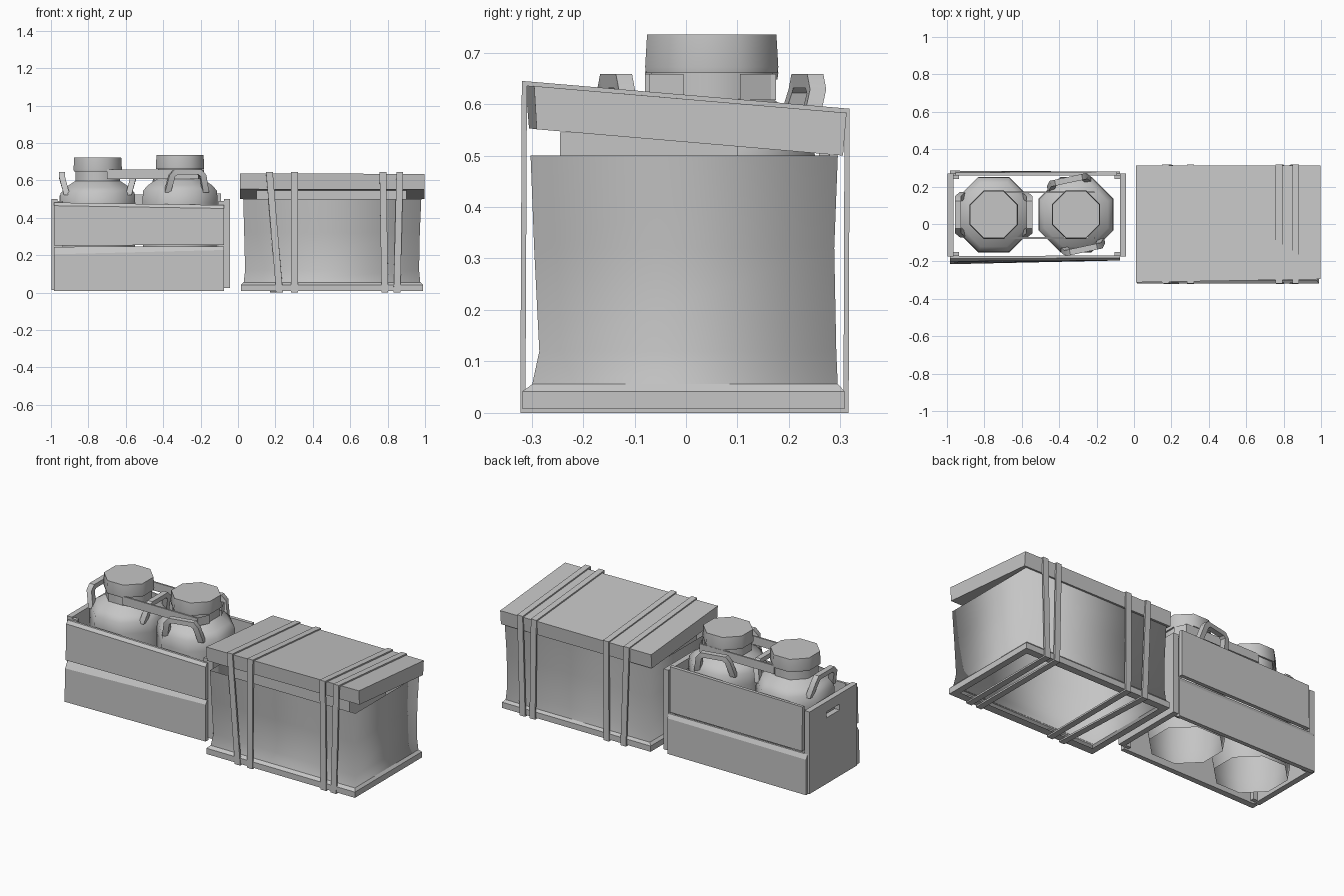
import bpy, bmesh, math
from mathutils import Vector

if "Cube" in bpy.data.objects:
    bpy.data.objects.remove(bpy.data.objects["Cube"])

grey = bpy.data.materials.new("plain grey")
grey.diffuse_color = (0.56, 0.56, 0.56, 1)
grey.use_nodes = True
grey.node_tree.nodes["Principled BSDF"].inputs["Base Color"].default_value = grey.diffuse_color


def make(name, verts, faces, smooth=None):
    me = bpy.data.meshes.new(name)
    me.from_pydata([tuple(v) for v in verts], [], faces)
    bm = bmesh.new()
    bm.from_mesh(me)
    bmesh.ops.recalc_face_normals(bm, faces=bm.faces)
    bm.to_mesh(me)
    bm.free()
    me.materials.append(grey)
    ob = bpy.data.objects.new(name, me)
    bpy.context.collection.objects.link(ob)
    if smooth is not None:
        bpy.ops.object.select_all(action='DESELECT')
        ob.select_set(True)
        bpy.context.view_layer.objects.active = ob
        bpy.ops.object.shade_smooth_by_angle(angle=math.radians(smooth))
    return ob


def rings(name, loops, cap0=True, cap1=True, closed=False, smooth=None):
    """Skin a list of equal-sized vertex loops."""
    n, m = len(loops[0]), len(loops)
    verts = [v for l in loops for v in l]
    faces = []
    for k in range(m if closed else m - 1):
        a, b = k * n, (k + 1) % m * n
        faces += [(a + i, a + (i + 1) % n, b + (i + 1) % n, b + i) for i in range(n)]
    if not closed:
        if cap0:
            faces.append(tuple(range(n)))
        if cap1:
            faces.append(tuple(range((m - 1) * n, m * n)))
    return make(name, verts, faces, smooth)


def rect(x0, x1, y0, y1, z):
    return [(x0, y0, z), (x1, y0, z), (x1, y1, z), (x0, y1, z)]


def box(name, x0, x1, y0, y1, z0, z1):
    return rings(name, [rect(x0, x1, y0, y1, z0), rect(x0, x1, y0, y1, z1)])


def plank(name, left, right):
    """Board along x; left and right are (x, [(y, z)...]) end sections."""
    return rings(name, [[(x, y, z) for y, z in sec] for x, sec in (left, right)])


# ---- crate: front planks with bevelled tops ----
plank("crate_front_lower_plank",
      (-0.985, [(-0.215, 0.01), (-0.21, 0.205), (-0.185, 0.245), (-0.175, 0.245), (-0.175, 0.01)]),
      (-0.075, [(-0.195, 0.01), (-0.195, 0.228), (-0.182, 0.248), (-0.17, 0.248), (-0.17, 0.01)]))
plank("crate_front_upper_plank",
      (-0.985, [(-0.205, 0.252), (-0.2, 0.465), (-0.185, 0.482), (-0.172, 0.482), (-0.172, 0.252)]),
      (-0.075, [(-0.195, 0.255), (-0.195, 0.45), (-0.182, 0.468), (-0.168, 0.468), (-0.168, 0.255)]))
# back planks, upper one stands proud
plank("crate_back_lower_plank",
      (-0.985, [(0.285, 0.01), (0.285, 0.22), (0.27, 0.245), (0.258, 0.245), (0.258, 0.01)]),
      (-0.075, [(0.28, 0.01), (0.28, 0.22), (0.27, 0.245), (0.258, 0.245), (0.258, 0.01)]))
plank("crate_back_upper_plank",
      (-0.955, [(0.28, 0.26), (0.275, 0.52), (0.258, 0.52), (0.258, 0.26)]),
      (-0.09, [(0.28, 0.26), (0.28, 0.53), (0.258, 0.53), (0.258, 0.26)]))

# crate ends with a grip hole, and corner posts
for side, x0, x1, z0 in (("left", -0.998, -0.965, 0.015), ("right", -0.075, -0.042, 0.025)):
    ya, yb, za, zb = -0.01, 0.11, 0.405, 0.44
    box(side + "_end_board_lower", x0, x1, -0.175, 0.27, z0, za)
    box(side + "_end_board_upper", x0, x1, -0.175, 0.27, zb, 0.5)
    box(side + "_end_board_front", x0, x1, -0.175, ya, za, zb)
    box(side + "_end_board_back", x0, x1, yb, 0.27, za, zb)
    s = 1 if side == "left" else -1
    xi = x1 if side == "left" else x0
    for tag, y0, y1 in (("front", -0.172, -0.15), ("back", 0.24, 0.258)):
        box(f"{side}_{tag}_post", min(xi, xi + s * 0.03), max(xi, xi + s * 0.03), y0, y1, 0.02, 0.49)


# ---- jars ----
def octagon(cx, cy, r, z, n=8):
    return [(cx + r * math.cos((i + .5) * 2 * math.pi / n),
             cy + r * math.sin((i + .5) * 2 * math.pi / n), z) for i in range(n)]


def handle(name, cx, cy, dz, ang):
    """Bent square bar standing on the jar's shoulder."""
    out = Vector((math.cos(ang), math.sin(ang), 0))
    tan = Vector((-out.y, out.x, 0))
    up = Vector((0, 0, 1))
    path = [(0.165, -0.105, 0.535), (0.19, -0.085, 0.625), (0.19, -0.065, 0.645),
            (0.19, 0.065, 0.645), (0.19, 0.085, 0.625), (0.165, 0.105, 0.535)]
    w = 0.016
    loops = []
    for k, (r, t, z) in enumerate(path):
        c = Vector((cx, cy, dz)) + out * r + tan * t + up * z
        a = (1, .8, .4, .4, .8, 1)[k]
        sgn = -1 if t < 0 else 1
        side = (tan * sgn * a + up * (1 - a)).normalized()
        loops.append([c + out * w + side * w, c - out * w + side * w,
                      c - out * w - side * w, c + out * w - side * w])
    rings(name, loops, smooth=30)


for tag, cx, dz, ang in (("left", -0.75, -0.012, 0.0), ("right", -0.31, 0.0, math.radians(102))):
    cy = 0.05
    body = [(0.2, 0.02), (0.214, 0.1), (0.218, 0.48), (0.214, 0.545), (0.185, 0.575),
            (0.128, 0.61), (0.128, 0.665)]
    rings(tag + "_jar_body", [octagon(cx, cy, r, z + dz) for r, z in body],
          cap0=False, smooth=50)
    cap = [(0.138, 0.66), (0.14, 0.672), (0.136, 0.735)]
    rings(tag + "_jar_cap", [octagon(cx, cy, r, z + dz) for r, z in cap], smooth=50)
    for k in range(2):
        handle(f"{tag}_jar_handle_{k + 1}", cx, cy, dz, ang + k * math.pi)

# bands joining the jar necks
for tag, y in (("front", -0.075), ("back", 0.17)):
    box(tag + "_neck_band", -0.7, -0.21, y - 0.005, y + 0.005, 0.608, 0.658)
for tag, s in (("front", -1), ("back", 1)):
    y0, y1 = 0.05 + s * 0.123, 0.05 + s * 0.055
    make(tag + "_neck_band_end", [(-0.215, y0, 0.608), (-0.182, y1, 0.608),
                                  (-0.182, y1, 0.658), (-0.215, y0, 0.658)], [(0, 1, 2, 3)])

# ---- chest: waisted shell, skirt, contents and tilted lid ----
rings("chest_body", [rect(0.03, 0.975, -0.3, 0.295, 0.05), rect(0.038, 0.968, -0.285, 0.292, 0.12),
                     rect(0.033, 0.972, -0.295, 0.288, 0.32), rect(0.028, 0.98, -0.302, 0.295, 0.5)],
      cap0=False, cap1=False, smooth=180)
rings("chest_skirt", [rect(0.055, 0.95, -0.27, 0.265, 0.008), rect(0.016, 0.988, -0.318, 0.308, 0.008),
                      rect(0.016, 0.988, -0.318, 0.308, 0.042), rect(0.03, 0.975, -0.298, 0.295, 0.056)],
      cap0=False, cap1=False)
box("chest_contents", 0.1, 0.9, -0.245, 0.1, 0.42, 0.545)
plank("chest_lid",
      (0.01, [(-0.312, 0.637), (0.312, 0.585), (0.305, 0.502), (-0.305, 0.553)]),
      (0.998, [(-0.295, 0.635), (0.312, 0.583), (0.305, 0.5), (-0.29, 0.551)]))

# ---- straps looped round the chest ----
t = 0.01
for k, (top, bottom, back) in enumerate(((0.168, 0.222, 0.19), (0.302, 0.302, 0.302),
                                         (0.775, 0.785, 0.785), (0.865, 0.85, 0.85))):
    w = 0.018
    loops = []
    for x, y, z, sy, sz in ((bottom, -0.322, 0.0, 1, 1), (top, -0.319, 0.645, 1, -1),
                            (top, 0.318, 0.591, -1, -1), (back, 0.316, 0.0, -1, 1)):
        yi, zi = y + sy * t, z + sz * t
        loops.append([(x - w, y, z), (x + w, y, z), (x + w, yi, zi), (x - w, yi, zi)])
    rings(f"strap_{k + 1}", loops, closed=True, smooth=30)
